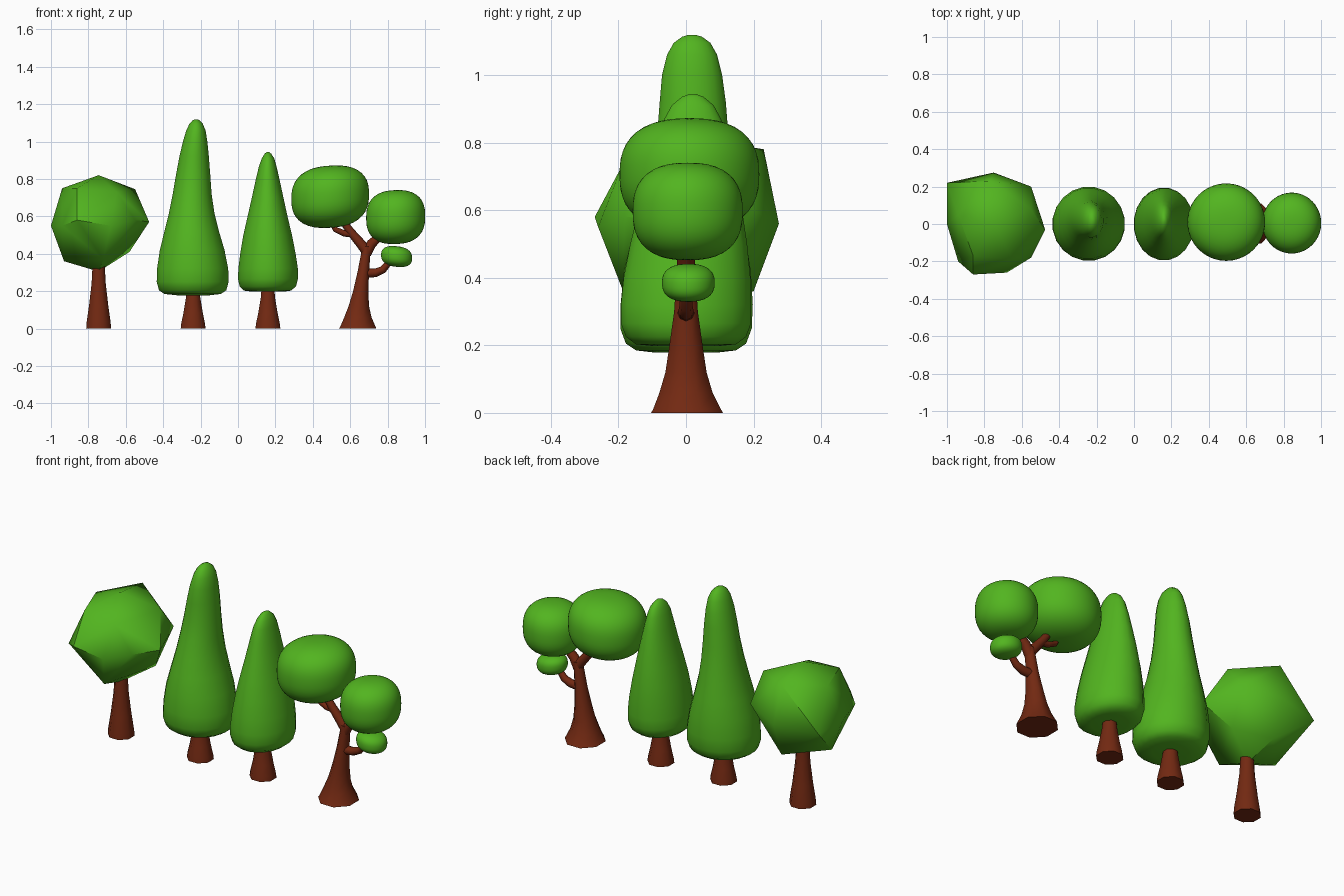
import bpy, bmesh, math
from mathutils import Vector

if "Cube" in bpy.data.objects:
    bpy.data.objects.remove(bpy.data.objects["Cube"])


def material(name, color):
    m = bpy.data.materials.new(name)
    m.diffuse_color = color
    m.use_nodes = True
    m.node_tree.nodes["Principled BSDF"].inputs["Base Color"].default_value = m.diffuse_color
    return m


GREEN = material("leaf_green", (0.085, 0.46, 0.014, 1))
BROWN = material("bark_brown", (0.17, 0.022, 0.006, 1))


def finish(bm, name, mat, angle):
    bmesh.ops.recalc_face_normals(bm, faces=bm.faces)
    me = bpy.data.meshes.new(name)
    bm.to_mesh(me)
    bm.free()
    ob = bpy.data.objects.new(name, me)
    bpy.context.collection.objects.link(ob)
    me.materials.append(mat)
    bpy.ops.object.select_all(action='DESELECT')
    ob.select_set(True)
    bpy.context.view_layer.objects.active = ob
    bpy.ops.object.shade_smooth_by_angle(angle=math.radians(angle))
    return ob


def loft(name, rings, n, mat, angle=50):
    """Stack elliptical rings given as (z, left x, right x, centre y, half depth)."""
    bm = bmesh.new()
    loops = []
    for z, x0, x1, cy, ry in rings:
        cx, rx = (x0 + x1) / 2, (x1 - x0) / 2
        loops.append([bm.verts.new((cx + rx * math.cos(a), cy + ry * math.sin(a), z))
                      for a in (2 * math.pi * (i + 0.5) / n for i in range(n))])
    for lo, hi in zip(loops, loops[1:]):
        for i in range(n):
            j = (i + 1) % n
            bm.faces.new((lo[i], lo[j], hi[j], hi[i]))
    bm.faces.new(loops[0][::-1])
    bm.faces.new(loops[-1])
    return finish(bm, name, mat, angle)


def blob(name, centre, size, tilt=0.0, power=2.5):
    """Rounded, slightly boxy leaf clump, sheared up or down along x."""
    bm = bmesh.new()
    bmesh.ops.create_icosphere(bm, subdivisions=4, radius=1)
    for v in bm.verts:
        x, y, z = v.co
        # boxier in the front plane, round seen from the side or above
        k = (math.hypot(x, y) ** power + abs(z) ** power) ** (-1 / power)
        v.co = Vector((x * k * size[0], y * k * size[1], z * k * size[2]))
        v.co.z += tilt * v.co.x
        v.co += Vector(centre)
    return finish(bm, name, GREEN, 60)


def branch(name, path):
    """Tapered limb: path points are (x, y, z, radius)."""
    bm = bmesh.new()
    pts = [Vector(p[:3]) for p in path]
    n, loops = 8, []
    for i, p in enumerate(pts):
        t = (pts[min(i + 1, len(pts) - 1)] - pts[max(i - 1, 0)]).normalized()
        side = Vector((0, 1, 0))
        up = t.cross(side).normalized()
        r = path[i][3]
        loops.append([bm.verts.new(p + r * (math.cos(a) * side + math.sin(a) * up))
                      for a in (2 * math.pi * k / n for k in range(n))])
    for lo, hi in zip(loops, loops[1:]):
        for i in range(n):
            j = (i + 1) % n
            bm.faces.new((lo[i], lo[j], hi[j], hi[i]))
    bm.faces.new(loops[0])
    bm.faces.new(loops[-1])
    return finish(bm, name, BROWN, 50)


# Faceted round tree: hull of a few uneven corner points
corners = [(-1, .22, .55), (-1, 0, .55), (-.94, .05, .75), (-.745, 0, .82), (-.55, .08, .745),
           (-.475, -.03, .57), (-.58, .08, .41), (-.55, .2, .60), (-.55, -.18, .58),
           (-.86, -.27, .58), (-.94, -.2, .55), (-.75, .275, .56), (-.745, 0, .305),
           (-.93, 0, .36), (-.77, .23, .78), (-.75, .2, .36), (-.72, -.19, .37),
           (-.65, -.19, .73), (-.86, -.17, .75), (-.68, -.26, .55)]
bm = bmesh.new()
for c in corners:
    bm.verts.new(c)
hull = bmesh.ops.convex_hull(bm, input=bm.verts)
bmesh.ops.delete(bm, geom=[v for v in bm.verts if not v.link_faces], context='VERTS')
finish(bm, "faceted_canopy", GREEN, 40)

# Straight flared trunks
for name, x, top in (("faceted_tree_trunk", -.745, .36),
                     ("tall_tree_trunk", -.24, .25),
                     ("short_tree_trunk", .16, .25)):
    h = top / .3
    loft(name, [(z * h, x - r, x + r, 0, r) for z, r in
                ((0, .072), (.03, .069), (.10, .056), (.2, .041), (.3, .034))], 8, BROWN)

# Tall tapered canopies
loft("tall_canopy", [
    (.178, -.33, -.15, 0, .09), (.185, -.395, -.09, 0, .15), (.205, -.425, -.06, 0, .18),
    (.25, -.437, -.048, 0, .197), (.32, -.435, -.05, .002, .198), (.42, -.42, -.07, .004, .19),
    (.52, -.395, -.10, .008, .17), (.62, -.37, -.125, .012, .147), (.72, -.35, -.14, .017, .125),
    (.82, -.333, -.147, .02, .107), (.92, -.314, -.155, .02, .099), (1.0, -.295, -.163, .018, .09),
    (1.06, -.277, -.173, .018, .075), (1.095, -.26, -.188, .018, .055),
    (1.113, -.243, -.205, .018, .03), (1.119, -.23, -.215, .018, .01)], 20, GREEN, 60)
loft("short_canopy", [
    (.198, .07, .25, 0, .10), (.203, .03, .285, 0, .15), (.225, .007, .312, 0, .18),
    (.265, -.002, .322, 0, .195), (.32, 0, .322, 0, .195), (.4, .010, .310, .003, .19),
    (.5, .027, .29, .008, .175), (.6, .05, .266, .013, .155), (.7, .073, .244, .018, .13),
    (.8, .095, .222, .02, .105), (.87, .112, .206, .02, .085), (.91, .127, .194, .02, .063),
    (.935, .142, .178, .02, .033), (.944, .155, .167, .02, .01)], 20, GREEN, 60)

# Branching tree: flared trunk, three limbs, three leaf clumps
loft("branching_trunk", [
    (0, .532, .748, .003, .115), (.012, .54, .742, .003, .108), (.06, .562, .72, 0, .085),
    (.12, .587, .705, 0, .066), (.2, .612, .70, 0, .053), (.3, .636, .703, 0, .038),
    (.4, .656, .71, 0, .031), (.44, .665, .715, 0, .028)], 8, BROWN)
branch("left_limb", [(.69, 0, .41, .028), (.655, 0, .455, .026), (.60, 0, .52, .022), (.55, 0, .59, .018)])
branch("left_twig", [(.62, 0, .505, .018), (.57, 0, .508, .017), (.52, 0, .53, .015), (.50, 0, .57, .012)])
branch("right_limb", [(.685, 0, .40, .028), (.715, 0, .455, .026), (.76, 0, .495, .022), (.80, 0, .54, .018)])
branch("low_limb", [(.67, 0, .295, .026), (.735, 0, .298, .023), (.775, 0, .315, .02), (.825, 0, .375, .015)])
blob("large_leaf_clump", (.493, .01, .705), (.208, .207, .166), .06)
blob("medium_leaf_clump", (.843, .005, .596), (.158, .163, .144), .03)
blob("small_leaf_clump", (.848, .007, .385), (.083, .078, .055), -.1)
